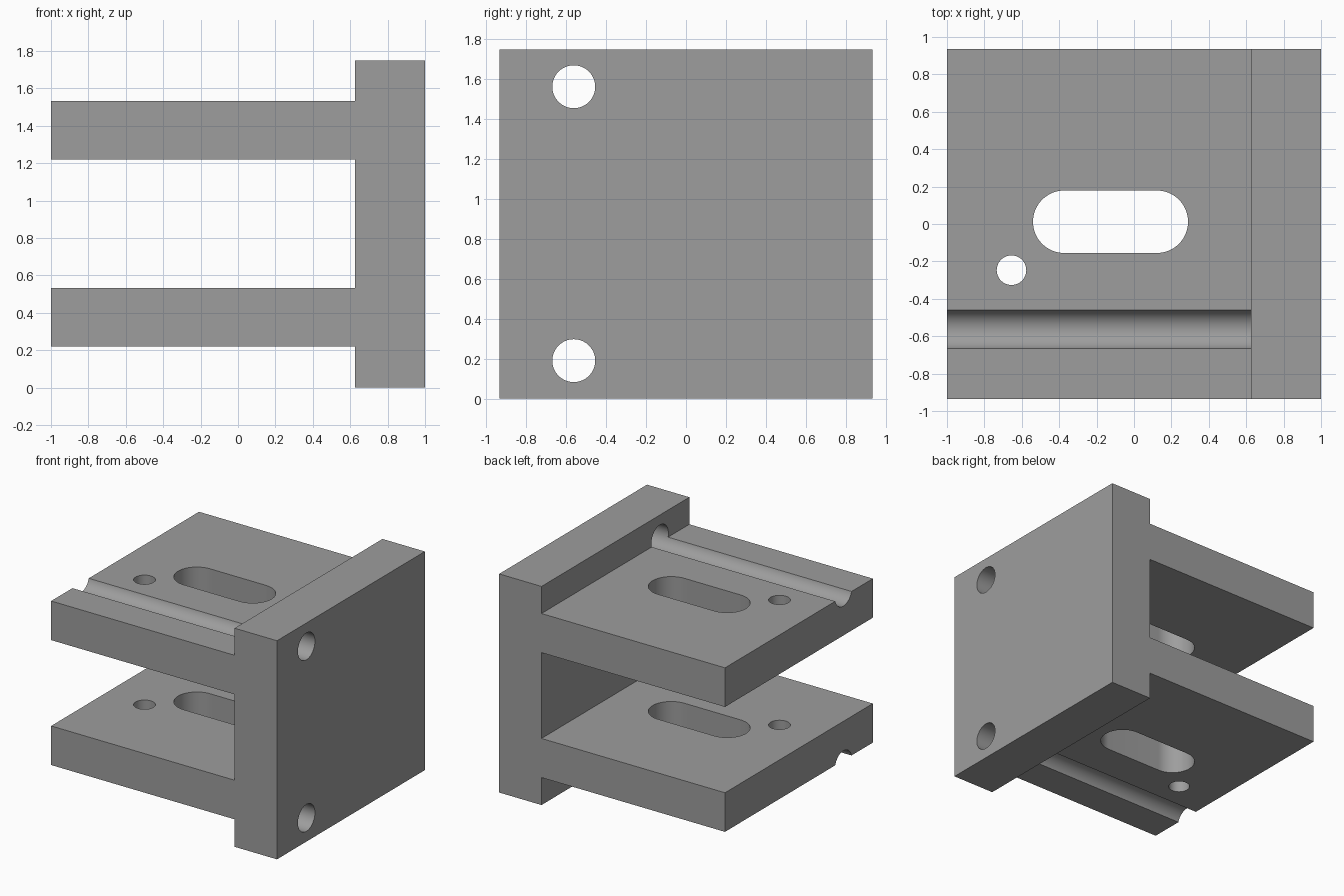
import bpy
import bmesh
from math import pi
from mathutils import Matrix, Vector

if "Cube" in bpy.data.objects:
    bpy.data.objects.remove(bpy.data.objects["Cube"], do_unlink=True)

HALF_DEPTH = 0.935
HEIGHT = 1.75
SHELF_LEFT, WALL_LEFT, WALL_RIGHT = -1.0, 0.625, 1.0
SHELVES = [(0.22, 0.533), (1.22, 1.533)]

grey = bpy.data.materials.new("plain grey")
grey.use_nodes = True
colour = (0.34, 0.34, 0.34, 1)
grey.diffuse_color = colour
grey.node_tree.nodes["Principled BSDF"].inputs["Base Color"].default_value = colour


def prism(name, outline, direction):
    """Extrude a closed planar outline into a solid."""
    bm = bmesh.new()
    face = bm.faces.new([bm.verts.new(p) for p in outline])
    extruded = bmesh.ops.extrude_face_region(bm, geom=[face])["geom"]
    moved = [g for g in extruded if isinstance(g, bmesh.types.BMVert)]
    bmesh.ops.translate(bm, verts=moved, vec=direction)
    bmesh.ops.recalc_face_normals(bm, faces=bm.faces)
    mesh = bpy.data.meshes.new(name)
    bm.to_mesh(mesh)
    bm.free()
    mesh.materials.append(grey)
    obj = bpy.data.objects.new(name, mesh)
    bpy.context.collection.objects.link(obj)
    return obj


def rounded_slot(x0, x1, y, radius, steps=32):
    """Outline of a slot, or of a circle when x0 equals x1."""
    points = []
    for centre, start in ((x1, -pi / 2), (x0, pi / 2)):
        for i in range(steps + 1):
            arm = Matrix.Rotation(start + pi * i / steps, 3, "Z") @ Vector((radius, 0, 0))
            points.append(arm + Vector((centre, y, 0)))
    if x0 == x1:
        points = points[:steps] + points[steps + 1:-1]
    return points


# Wall with two shelves, extruded from its front profile
profile = [(WALL_LEFT, 0)]
for low, high in SHELVES:
    profile += [(WALL_LEFT, low), (SHELF_LEFT, low), (SHELF_LEFT, high), (WALL_LEFT, high)]
profile += [(WALL_LEFT, HEIGHT), (WALL_RIGHT, HEIGHT), (WALL_RIGHT, 0)]
bracket = prism("bracket", [(x, -HALF_DEPTH, z) for x, z in profile],
                (0, 2 * HALF_DEPTH, 0))

# Vertical slot and pin hole through both shelves
down = Vector((0, 0, -0.5))
tall = (0, 0, HEIGHT + 1)
cutters = [
    prism("slot_cutter", [p + down for p in rounded_slot(-0.373, 0.122, 0.012, 0.167)], tall),
    prism("pin_hole_cutter", [p + down for p in rounded_slot(-0.655, -0.655, -0.247, 0.079)], tall),
]

# Lengthwise bores pierce the wall and leave a groove along each shelf
upright = Matrix.Rotation(pi / 2, 3, "Y")
for label, z in (("lower", 0.19), ("upper", 1.563)):
    ring = [upright @ p + Vector((-1.5, 0, z))
            for p in rounded_slot(0, 0, -0.5625, 0.1075)]
    cutters.append(prism(label + "_bore_cutter", ring, (3, 0, 0)))

for cutter in cutters:
    cut = bracket.modifiers.new(cutter.name, "BOOLEAN")
    cut.operation = "DIFFERENCE"
    cut.solver = "EXACT"
    cut.object = cutter

# Apply the cuts, then remove the helpers
bpy.ops.object.select_all(action="DESELECT")
bracket.select_set(True)
bpy.context.view_layer.objects.active = bracket
for modifier in list(bracket.modifiers):
    bpy.ops.object.modifier_apply(modifier=modifier.name)
for cutter in cutters:
    bpy.data.objects.remove(cutter, do_unlink=True)
bpy.ops.object.shade_smooth_by_angle(angle=pi / 6)
